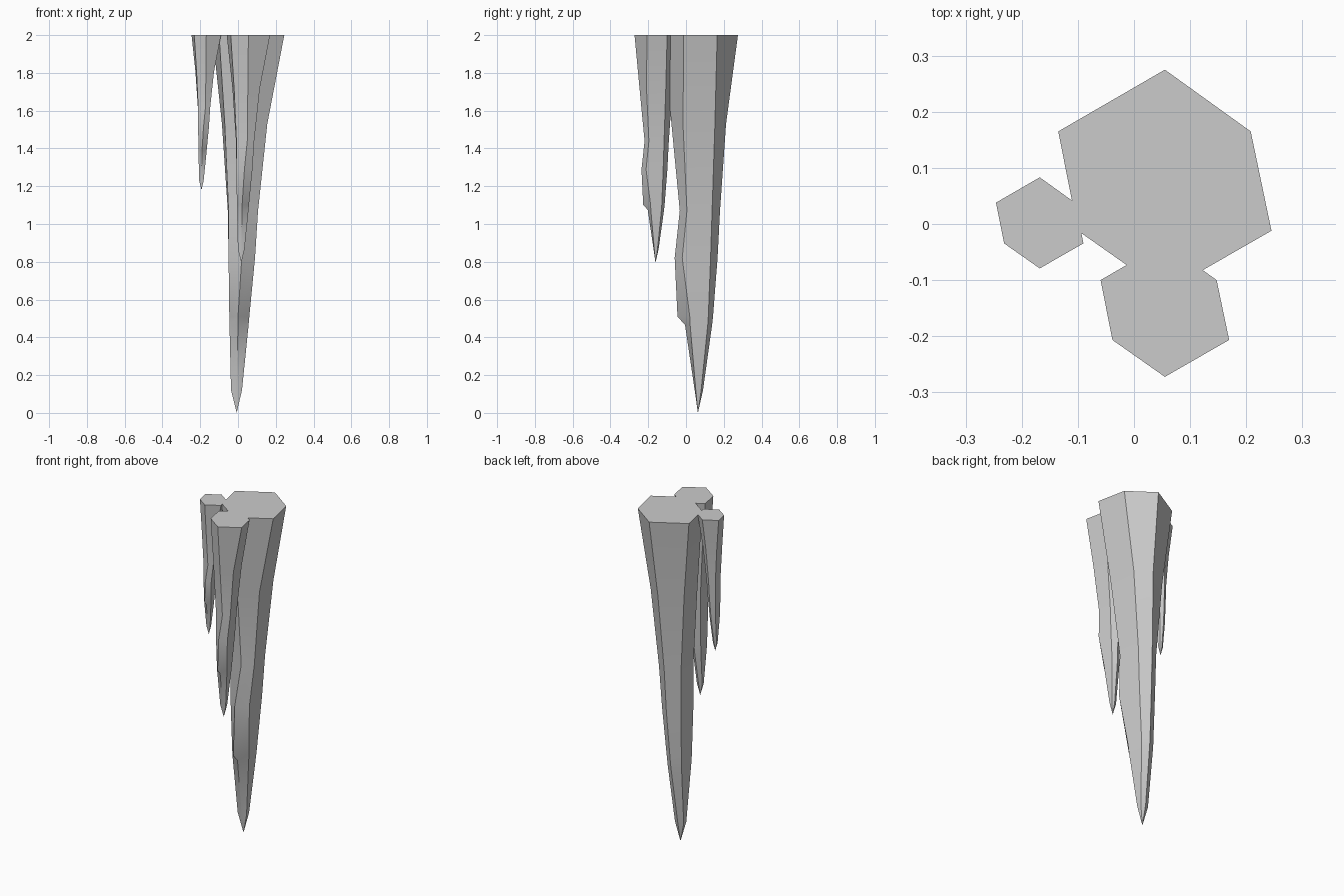
import bpy, bmesh, math

if "Cube" in bpy.data.objects:
    bpy.data.objects.remove(bpy.data.objects["Cube"])

# Hexagonal rings of the icicle, top to bottom: z, then six (x, y) corners
RINGS = [
    (2.00, [(.055, .275), (.208, .165), (.245, -.012), (.055, -.121), (-.10, -.012), (-.135, .165)]),
    (1.53, [(.04, .212), (.13, .153), (.155, -.016), (.05, -.077), (-.07, -.01), (-.085, .14)]),
    (1.07, [(.02, .18), (.085, .138), (.106, .005), (.045, -.033), (-.05, 0), (-.054, .125)]),
    (0.82, [(.015, .167), (.07, .13), (.09, -.02), (.02, -.06), (-.05, 0), (-.05, .12)]),
    (0.51, [(.005, .143), (.045, .118), (.06, .02), (0, -.045), (-.046, .01), (-.046, .11)]),
    (0.465, [(.004, .138), (.042, .115), (.056, .022), (0, -.005), (-.045, .013), (-.045, .107)]),
    (0.12, [(-.008, .09), (.018, .08), (.021, .052), (-.008, .046), (-.037, .05), (-.037, .075)]),
]
TIP = (-.007, .063, 0)
CENTRE = (.055, .077, 2)


def icicle(name, location, scale):
    """Skin the rings, close the top and bring the bottom to a point."""
    def local(p):
        return [(a - c) * scale for a, c in zip(p, CENTRE)]

    bm = bmesh.new()
    rows = [[bm.verts.new(local((x, y, z))) for x, y in ring] for z, ring in RINGS]
    tip = bm.verts.new(local(TIP))
    bm.faces.new(rows[0])
    for upper, lower in zip(rows, rows[1:]):
        for i in range(6):
            j = (i + 1) % 6
            bm.faces.new((upper[i], upper[j], lower[j], lower[i]))
    for i in range(6):
        bm.faces.new((rows[-1][i], rows[-1][(i + 1) % 6], tip))
    bmesh.ops.recalc_face_normals(bm, faces=bm.faces)
    mesh = bpy.data.meshes.new(name)
    bm.to_mesh(mesh)
    bm.free()
    ob = bpy.data.objects.new(name, mesh)
    ob.location = location
    bpy.context.collection.objects.link(ob)
    bpy.ops.object.select_all(action='DESELECT')
    ob.select_set(True)
    bpy.context.view_layer.objects.active = ob
    bpy.ops.object.shade_smooth_by_angle(angle=math.radians(30))
    return ob


# Three hanging icicles, the same shape at different sizes
icicle("large_icicle", CENTRE, 1)
icicle("medium_icicle", (.055, -.153, 2), .603)
icicle("small_icicle", (-.168, .002, 2), .41)
